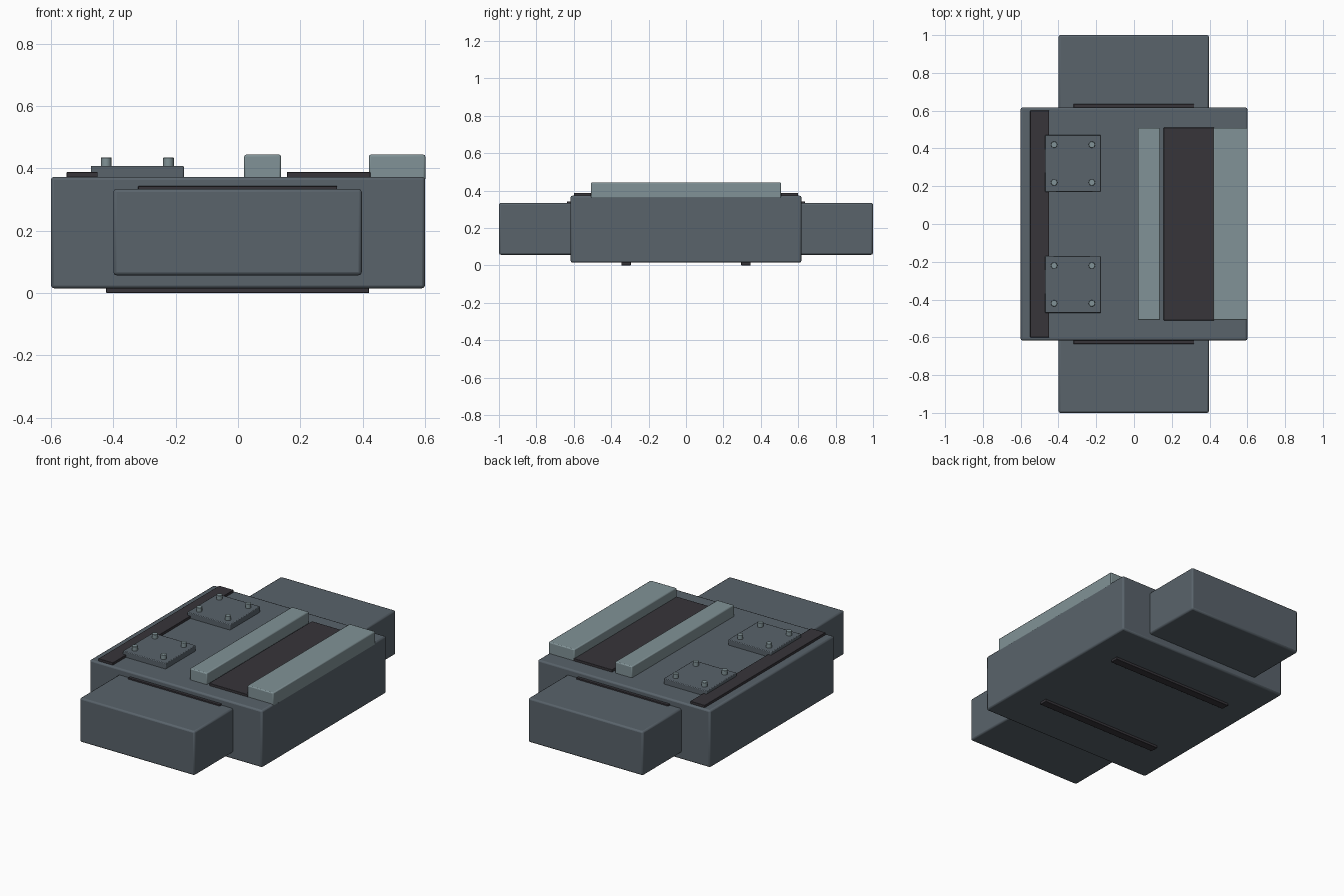
import bpy

if "Cube" in bpy.data.objects:
    bpy.data.objects.remove(bpy.data.objects["Cube"])


def make_material(name, color):
    m = bpy.data.materials.new(name)
    m.diffuse_color = (*color, 1)
    m.use_nodes = True
    m.node_tree.nodes["Principled BSDF"].inputs["Base Color"].default_value = m.diffuse_color
    return m


steel = make_material("blue grey steel", (0.100, 0.125, 0.147))
light = make_material("pale teal metal", (0.220, 0.290, 0.308))
dark = make_material("dark rubber", (0.038, 0.035, 0.042))


def finish(obj, name, mat, bevel):
    obj.name = name
    obj.data.materials.append(mat)
    if bevel:
        mod = obj.modifiers.new("soft edges", 'BEVEL')
        mod.width = bevel
        mod.segments = 2
        mod.limit_method = 'ANGLE'
    bpy.ops.object.shade_smooth_by_angle()


def box(name, x, y, z, mat, bevel=0.0):
    """Box from (min, max) ranges."""
    bpy.ops.mesh.primitive_cube_add(size=1, location=[sum(r) / 2 for r in (x, y, z)])
    obj = bpy.context.object
    obj.scale = [r[1] - r[0] for r in (x, y, z)]
    bpy.ops.object.transform_apply(location=False, rotation=False, scale=True)
    finish(obj, name, mat, bevel)


def mirrored(lo, hi, side):
    return tuple(sorted((lo * side, hi * side)))


# Main slab
box("main_body", (-0.6, 0.6), (-0.617, 0.617), (0.015, 0.373), steel, 0.01)

# Raised rails with the dark channel floor between them
box("inner_rail", (0.02, 0.138), (-0.508, 0.508), (0.36, 0.444), light, 0.006)
box("outer_rail", (0.42, 0.601), (-0.508, 0.508), (0.36, 0.444), light, 0.006)
box("channel_floor", (0.157, 0.425), (-0.51, 0.51), (0.36, 0.388), dark, 0.002)

# Dark strip along the left edge
box("edge_strip", (-0.55, -0.45), (-0.6, 0.6), (0.36, 0.388), dark, 0.002)

for side, label in ((-1, "front"), (1, "back")):
    # End blocks, joint seals and underside runners
    box(label + "_end_block", (-0.4, 0.397), mirrored(0.58, 1.0, side),
        (0.057, 0.334), steel, 0.01)
    box(label + "_joint_seal", (-0.32, 0.318), mirrored(0.6, 0.635, side),
        (0.10, 0.343), dark, 0.002)
    box(label + "_runner", (-0.423, 0.42), mirrored(0.295, 0.345, side),
        (0.0, 0.03), dark, 0.002)
    # Bolted cover plates
    box(label + "_cover_plate", (-0.472, -0.174), mirrored(0.17, 0.47, side),
        (0.36, 0.408), steel, 0.004)
    for x in (-0.423, -0.223):
        for y in (0.22, 0.42):
            bpy.ops.mesh.primitive_cylinder_add(vertices=16, radius=0.017, depth=0.04,
                                                location=(x, y * side, 0.415))
            finish(bpy.context.object, label + "_plate_bolt", light, 0.002)
